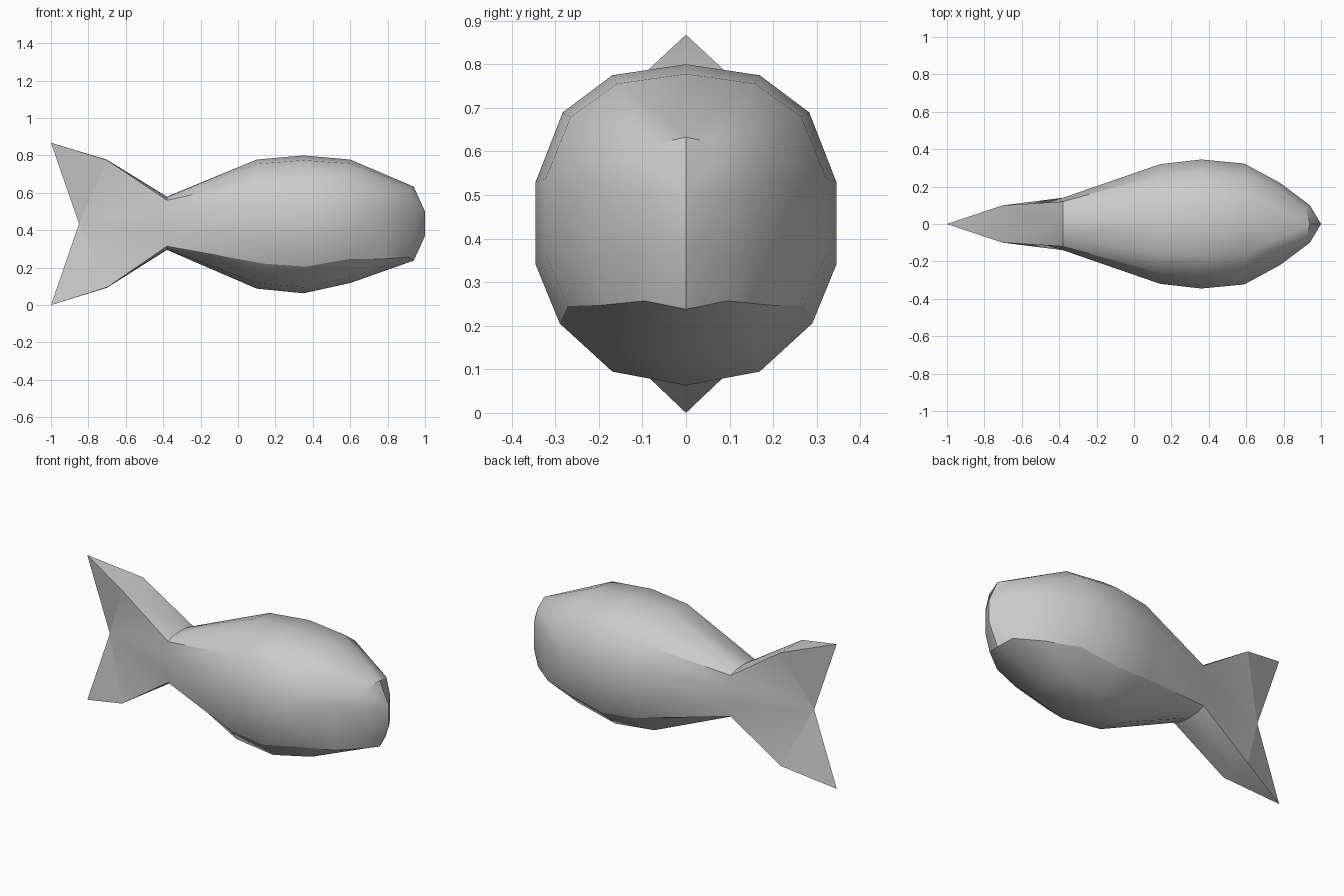
import bpy, bmesh, math

if "Cube" in bpy.data.objects:
    bpy.data.objects.remove(bpy.data.objects["Cube"])

bm = bmesh.new()
cache = {}


def vert(p):
    key = tuple(round(c, 4) + 0.0 for c in p)
    if key not in cache:
        cache[key] = bm.verts.new(key)
    return cache[key]


def face(points):
    # mirrored pair of faces; repeated points collapse to triangles
    for s in (1, -1):
        vs = list(dict.fromkeys(vert((x, s * y, z)) for x, y, z in points))
        if len(vs) > 2 and not bm.faces.get(vs):
            bm.faces.new(vs)


def loft(a, b):
    for i in range(len(a) - 1):
        face([a[i], a[i + 1], b[i + 1], b[i]])


# half cross-section of the body, top to bottom: (width ratio, height ratio)
SECTION = [(0, 1), (.49, .966), (.82, .85), (1, .634),
           (1, .376), (.84, .193), (.49, .043), (0, 0)]


def body_ring(xc, xs, w, top, bot):
    ring = []
    for i, (y, t) in enumerate(SECTION):
        x = xs if 2 <= i <= 5 else xc
        ring.append((x, y * w, bot + t * (top - bot)))
    return ring


# front rim of the body, where top and bottom meet the blunt nose
rim = [(.94, 0, .633), (.915, .1, .61), (.78, .195, .60), (.78, .22, .53),
       (.78, .22, .35), (.78, .195, .247), (.915, .095, .257), (.94, 0, .238)]
neck = [(-.38, y, z) for y, z in [(0, .58), (.07, .575), (.12, .56), (.14, .49),
                                  (.14, .38), (.12, .315), (.07, .30), (0, .295)]]
# forked tail
notch = (-.85, 0, .435)
ct, cb = (-.70, .10, .775), (-.70, .10, .095)
fork = [(-.70, 0, .777), ct, ct, notch, notch, cb, cb, (-.70, 0, .093)]
tip_t, tip_b = (-1, 0, .868), (-1, 0, 0)
tips = [tip_t] * 3 + [notch] * 2 + [tip_b] * 3

rings = [rim,
         body_ring(.60, .59, .323, .778, .118),
         body_ring(.35, .36, .345, .80, .063),
         body_ring(.10, .14, .32, .778, .088),
         neck, fork, tips]
for a, b in zip(rings, rings[1:]):
    loft(a, b)

# nose columns: side, intermediate, centre
cols = [rim[2:6],
        [rim[1], (.94, .1, .505), (.94, .1, .365), rim[6]],
        [rim[0], (1, 0, .50), (1, 0, .37), rim[7]]]
for a, b in zip(cols, cols[1:]):
    loft(a, b)

bmesh.ops.recalc_face_normals(bm, faces=bm.faces[:])

# smooth shading with sharp creases
for f in bm.faces:
    f.smooth = True
for e in bm.edges:
    e.smooth = e.calc_face_angle(0) < math.radians(31)
creases = [(a[5], b[5]) for a, b in zip(rings[:5], rings[1:6])]
creases += [(ct, notch), (cb, notch)]
for a, b in creases:
    for s in (1, -1):
        e = bm.edges.get([vert((x, s * y, z)) for x, y, z in (a, b)])
        if e:
            e.smooth = False

mesh = bpy.data.meshes.new("fish_body")
bm.to_mesh(mesh)
bm.free()
fish = bpy.data.objects.new("fish_body", mesh)
bpy.context.collection.objects.link(fish)
